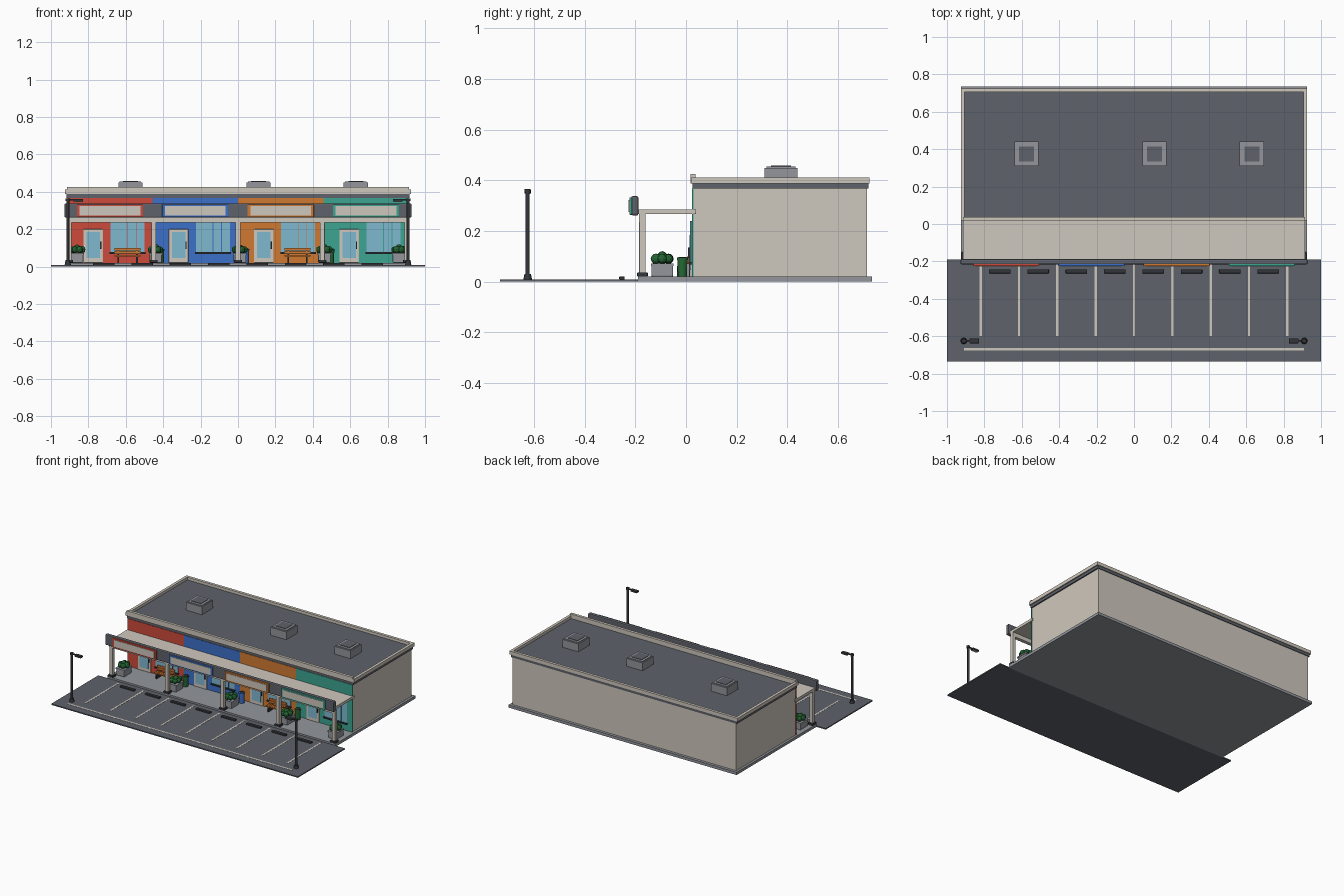
import bpy, bmesh, random
from mathutils import Matrix, Vector

random.seed(4)
if "Cube" in bpy.data.objects:
    bpy.data.objects.remove(bpy.data.objects["Cube"])


def material(name, r, g, b):
    m = bpy.data.materials.new(name)
    linear = [((c / 255 + 0.055) / 1.055) ** 2.4 for c in (r, g, b)] + [1]
    m.use_nodes = True
    m.diffuse_color = linear
    m.node_tree.nodes["Principled BSDF"].inputs["Base Color"].default_value = linear
    return m


beige = material("beige stucco", 207, 200, 189)
asphalt = material("asphalt grey", 94, 98, 106)
concrete = material("concrete", 147, 150, 156)
charcoal = material("charcoal metal", 50, 53, 58)
red = material("red paint", 205, 75, 60)
blue = material("blue paint", 60, 112, 200)
orange = material("orange paint", 208, 122, 50)
teal = material("teal paint", 60, 165, 145)
glass = material("window glass", 128, 184, 208)
green = material("leaf green", 38, 104, 54)


def finish(bm, name, mat, bevel=0):
    mesh = bpy.data.meshes.new(name)
    bm.to_mesh(mesh)
    bm.free()
    mesh.materials.append(mat)
    ob = bpy.data.objects.new(name, mesh)
    bpy.context.collection.objects.link(ob)
    if bevel:
        mod = ob.modifiers.new("bevel", 'BEVEL')
        mod.width = bevel
        mod.segments = 2
    return ob


def box(name, mat, x, y, z, bevel=0):
    """Box from (low, high) ranges on each axis."""
    bm = bmesh.new()
    ranges = (x, y, z)
    centre = Vector([(a + b) / 2 for a, b in ranges])
    size = Vector([b - a for a, b in ranges])
    bmesh.ops.create_cube(bm, size=1, matrix=Matrix.LocRotScale(centre, None, size))
    return finish(bm, name, mat, bevel)


def block(name, mat, cx, cy, w, d, z, bevel=0):
    """Box centred on a point in plan."""
    return box(name, mat, (cx - w / 2, cx + w / 2), (cy - d / 2, cy + d / 2), z, bevel)


def tube(name, mat, cx, cy, r, z, top=None, sides=16):
    bm = bmesh.new()
    bmesh.ops.create_cone(bm, cap_ends=True, segments=sides, radius1=r,
                          radius2=r if top is None else top, depth=z[1] - z[0],
                          matrix=Matrix.Translation((cx, cy, sum(z) / 2)))
    for f in bm.faces:
        f.smooth = abs(f.normal.z) < 0.9
    for e in bm.edges:
        e.smooth = all(f.smooth for f in e.link_faces)
    return finish(bm, name, mat)


# Ground and building shell
FLOOR = 0.02
GROUND = 0.008
box("parking_lot", asphalt, (-1, 1), (-.735, -.19), (0, GROUND))
box("sidewalk_slab", concrete, (-.925, .925), (-.19, .735), (0, FLOOR))
box("building_walls", beige, (-.908, .908), (.03, .715), (FLOOR, .37))
box("roof_deck", asphalt, (-.917, .917), (.026, .72), (.367, .392))

# Parapet
for s in (-1, 1):
    block("side_parapet", beige, s * .915, .3725, .02, .705, (.387, .412))
box("back_parapet", beige, (-.905, .905), (.705, .725), (.387, .412))
box("front_parapet", beige, (-.915, .915), (.018, .038), (.387, .425))

# Roof vents
for x in (-.575, .11, .63):
    block("vent_body", concrete, x, .375, .13, .13, (.39, .449))
    block("vent_lip", concrete, x, .375, .115, .115, (.449, .455))
    block("vent_lid", asphalt, x, .375, .08, .08, (.455, .458))


# Shop fronts
def shop(cx, paint):
    half = .228
    box("shop_wall", paint, (cx - half, cx + half), (.023, .03), (FLOOR, .367))
    # Door with frame, pane and handle
    door = cx - .09
    block("door_frame", beige, door, .021, .105, .008, (FLOOR, .2), .003)
    block("door_pane", glass, door, .016, .072, .004, (.045, .184))
    block("door_handle", charcoal, door + .04, .013, .006, .01, (.095, .135))
    # Window with mullions and sill
    left, right = cx + .003, cx + .185
    box("shop_window", glass, (left, right), (.019, .024), (.078, .24))
    for t in (1 / 2, 3 / 4):
        block("window_mullion", paint, left + (right - left) * t, .018, .004, .004, (.078, .24))
    box("window_sill", charcoal, (left - .005, right + .005), (.01, .024), (.068, .078))
    # Sign on the fascia
    block("sign_frame", paint, cx, -.218, .354, .012, (.264, .333), .002)
    block("sign_panel", beige, cx, -.225, .325, .004, (.274, .323))


PITCH = .456
for i, paint in enumerate((red, blue, orange, teal)):
    shop((i - 1.5) * PITCH, paint)

# Canopy, fascia and posts
box("canopy_roof", beige, (-.915, .915), (-.19, .04), (.266, .285))
box("canopy_beam", beige, (-.915, .915), (-.185, -.16), (.236, .266))
box("canopy_fascia", asphalt, (-.928, .928), (-.216, -.188), (.261, .338), .007)
for i in range(-2, 3):
    x = i * .451
    block("post", beige, x, -.172, .026, .026, (FLOOR, .24), .003)
    block("post_base", charcoal, x, -.172, .042, .042, (FLOOR, .036), .003)


# Planters with leafy bushes
def planter(x):
    y = -.094
    block("planter_tub", concrete, x, y, .066, .086, (FLOOR, .068), .004)
    block("planter_rim", concrete, x, y, .072, .09, (.062, .072))
    bm = bmesh.new()
    for k in range(7):
        a = Matrix.Rotation(k * 1.047, 3, 'Z') @ Vector((.024 if k else 0, 0, 0))
        spot = Vector((x + a.x, y + a.y * 1.2, .09 if k else .1))
        r = random.uniform(.017, .021)
        bmesh.ops.create_icosphere(bm, subdivisions=2, radius=r, matrix=Matrix.Translation(spot))
    finish(bm, "planter_bush", green)


for x in (-.86, -.44, .01, .462, .86):
    planter(x)

# Litter bins
for x, paint in ((-.415, green), (.04, blue), (.495, green)):
    tube("bin_body", paint, x, -.014, .018, (FLOOR, .088), .02)
    tube("bin_rim", paint, x, -.014, .022, (.086, .095))
    tube("bin_opening", charcoal, x, -.014, .015, (.095, .097))


# Benches
def bench(x):
    for k in range(3):
        block("bench_seat_slat", orange, x, -.03 + k * .015, .14, .012, (.054, .061))
    for k in range(2):
        z = .07 + k * .017
        block("bench_back_slat", orange, x, .008, .14, .007, (z, z + .013))
    for s in (-1, 1):
        block("bench_leg", charcoal, x + s * .05, -.015, .009, .04, (FLOOR, .054))
        block("bench_back_support", charcoal, x + s * .05, .013, .009, .006, (FLOOR, .098))


bench(-.59)
bench(.318)

# Parking bays
PAINT = (GROUND, GROUND + .001)
BAY = .205
for i in range(-4, 5):
    box("bay_line", beige, (i * BAY - .006, i * BAY + .006), (-.6, -.215), PAINT)
for i in range(8):
    block("wheel_stop", charcoal, (i - 3.5) * BAY, -.253, .115, .022, (GROUND, .02), .003)
block("lot_edge_line", beige, 0, -.67, 1.82, .014, PAINT)

# Street lamps, arms reaching inward
for s in (-1, 1):
    x, y = s * .91, -.625
    tube("lamp_base", charcoal, x, y, .017, (GROUND, .03), .013)
    tube("lamp_pole", charcoal, x, y, .008, (GROUND, .36))
    tube("lamp_cap", charcoal, x, y, .012, (.35, .365))
    block("lamp_arm", charcoal, s * .885, y, .05, .008, (.354, .361))
    block("lamp_head", charcoal, s * .854, y, .052, .026, (.348, .362), .003)
    block("lamp_lens", beige, s * .854, y, .04, .018, (.346, .349))
